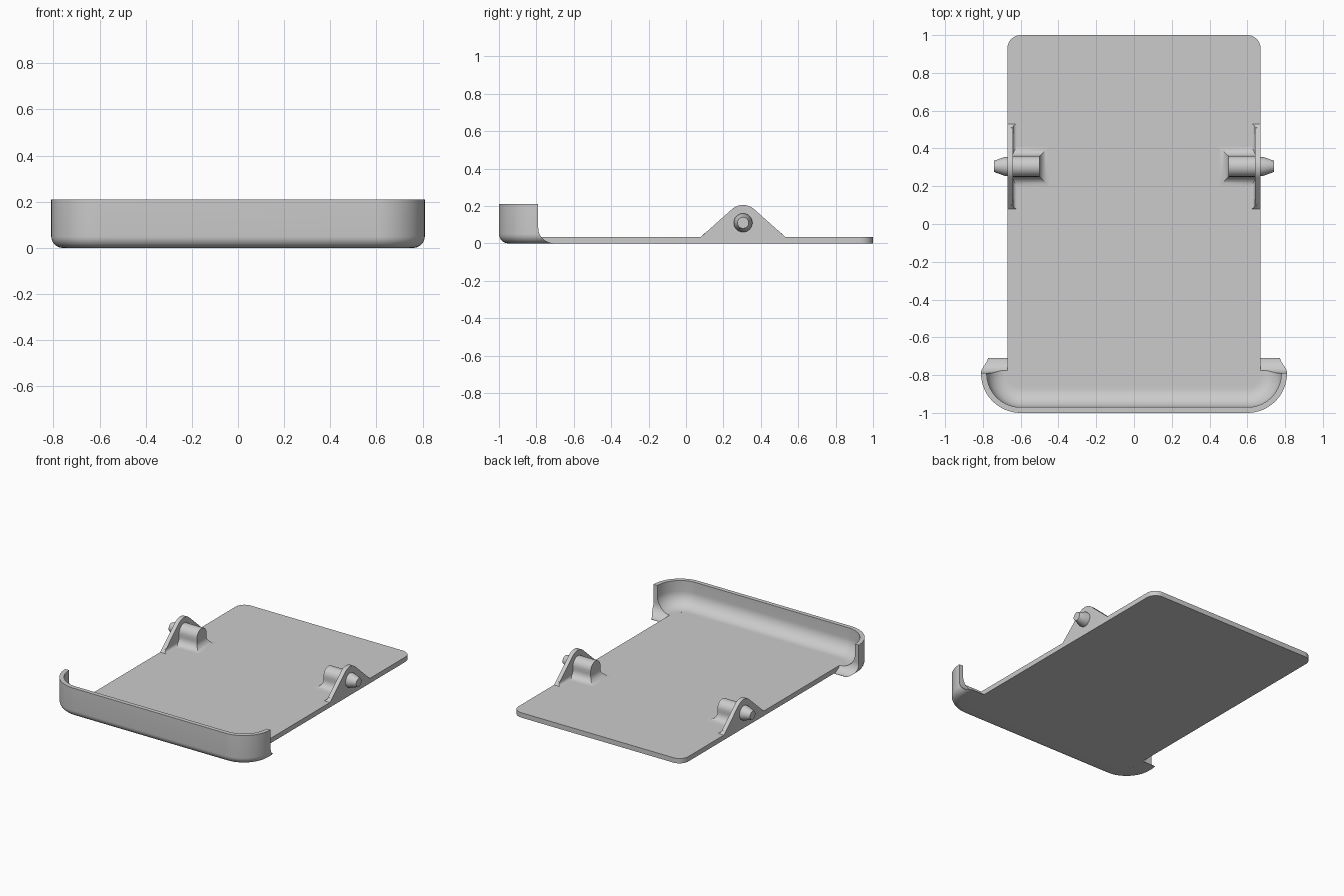
import bpy, bmesh
from math import sin, cos, pi, radians

cube = bpy.data.objects.get("Cube")
if cube:
    bpy.data.objects.remove(cube)

grey = bpy.data.materials.new("light grey plastic")
grey.use_nodes = True
GREY = (0.6, 0.6, 0.6, 1)
grey.diffuse_color = GREY
grey.node_tree.nodes["Principled BSDF"].inputs["Base Color"].default_value = GREY


def arc(cx, cy, r, a0, a1, n=12):
    angles = [radians(a0 + (a1 - a0) * i / n) for i in range(n + 1)]
    return [(cx + r * cos(a), cy + r * sin(a)) for a in angles]


def loft(bm, rings):
    """Skin a row of equal closed rings and cap both ends."""
    rows = [[bm.verts.new(p) for p in ring] for ring in rings]
    n = len(rows[0])
    for a, b in zip(rows, rows[1:]):
        for i in range(n):
            j = (i + 1) % n
            bm.faces.new((a[i], a[j], b[j], b[i]))
    bm.faces.new(rows[0])
    bm.faces.new(rows[-1])


def finish(name, bm, smooth=True):
    bmesh.ops.recalc_face_normals(bm, faces=bm.faces)
    mesh = bpy.data.meshes.new(name)
    bm.to_mesh(mesh)
    bm.free()
    mesh.materials.append(grey)
    obj = bpy.data.objects.new(name, mesh)
    bpy.context.collection.objects.link(obj)
    if smooth:
        shade(obj)
    return obj


def shade(obj):
    bpy.ops.object.select_all(action="DESELECT")
    obj.select_set(True)
    bpy.context.view_layer.objects.active = obj
    bpy.ops.object.shade_smooth_by_angle(angle=radians(30))


def along_x(profile, x0, x1):
    return [[(x, y, z) for y, z in profile] for x in (x0, x1)]


FLOOR = 0.035

# Base plate with rounded corners
outline = (arc(0.60, 0.93, 0.07, 0, 90) + arc(-0.60, 0.93, 0.07, 90, 180)
           + arc(-0.60, -0.79, 0.07, 180, 270) + arc(0.60, -0.79, 0.07, 270, 360))
bm = bmesh.new()
loft(bm, [[(x, y, z) for x, y in outline] for z in (0, FLOOR)])
finish("base_plate", bm)

# Front lip: wall section (inset, height) swept round the front edge
section = ([(0.14, 0)] + arc(0.05, 0.05, 0.05, 270, 180, 8)
           + [(0, 0.21), (0.03, 0.21)]
           + arc(0.13, FLOOR + 0.1, 0.1, 180, 270, 12) + [(0.14, FLOOR)])


def lip_ring(cx, cy, angle):
    a = radians(angle)
    return [(cx + (0.21 - d) * cos(a), cy + (0.21 - d) * sin(a), z) for d, z in section]


rings = [lip_ring(-0.60, -0.71, 180)]
rings += [lip_ring(-0.60, -0.79, 180 + 90 * i / 20) for i in range(21)]
rings += [lip_ring(0.60, -0.79, 270 + 90 * i / 20) for i in range(21)]
rings += [lip_ring(0.60, -0.71, 360)]
bm = bmesh.new()
loft(bm, rings)
lip = finish("front_lip", bm, smooth=False)

# Concave cut that leaves a low tail behind each end of the lip
cut = [(-0.79, 0.4)] + arc(-0.71, 0.082, 0.08, 180, 270) + [(-0.6, 0.002), (-0.6, 0.4)]
bm = bmesh.new()
loft(bm, along_x(cut, -1, 1))
cutter = finish("lip_cutter", bm, smooth=False)
cutter.hide_render = True
mod = lip.modifiers.new("tail_cut", "BOOLEAN")
mod.operation, mod.solver, mod.object = "DIFFERENCE", "EXACT", cutter
shade(lip)
bpy.ops.object.modifier_apply(modifier=mod.name)
bpy.data.objects.remove(cutter)
shade(lip)

# Hinge brackets, one on each side
PIVOT_Y, PIVOT_Z = 0.305, 0.11
ear = ([(0.08, FLOOR), (0.08, 0.01), (0.53, 0.01), (0.53, FLOOR)]
       + arc(PIVOT_Y, 0.115, 0.09, 49, 131, 16))
block = arc(PIVOT_Y, PIVOT_Z, 0.055, 0, 180, 20) + [(0.25, 0.085), (0.36, 0.085)]


def fillet_rings(x_in, x_out, half, r, taper=0):
    """Rectangles spreading outward into the floor along a concave curve."""
    rings = []
    for o, z in arc(r, FLOOR + r, r, 180, 270, 8):
        h = half + o * (1 - taper) - taper * (z - FLOOR)
        rings.append([(x_in - o, PIVOT_Y - h, z), (x_out, PIVOT_Y - h, z),
                      (x_out, PIVOT_Y + h, z), (x_in - o, PIVOT_Y + h, z)])
    return rings


for side, s in (("left", 1), ("right", -1)):
    parts = {
        "hinge_ear": [along_x(ear, 0.64, 0.67)],
        "ear_fillet": [fillet_rings(0.64, 0.65, 0.225, 0.02, 1)],
        "ear_support": [along_x(block, 0.50, 0.65),
                        fillet_rings(0.50, 0.65, 0.055, 0.05)],
        "hinge_pin": [[[(x, y, z) for y, z in arc(PIVOT_Y, PIVOT_Z, r, 0, 345, 23)]
                       for x, r in ((0.66, 0.05), (0.685, 0.05), (0.74, 0.03))]],
    }
    for name, solids in parts.items():
        bm = bmesh.new()
        for solid in solids:
            loft(bm, [[(s * x, y, z) for x, y, z in ring] for ring in solid])
        finish(side + "_" + name, bm)
